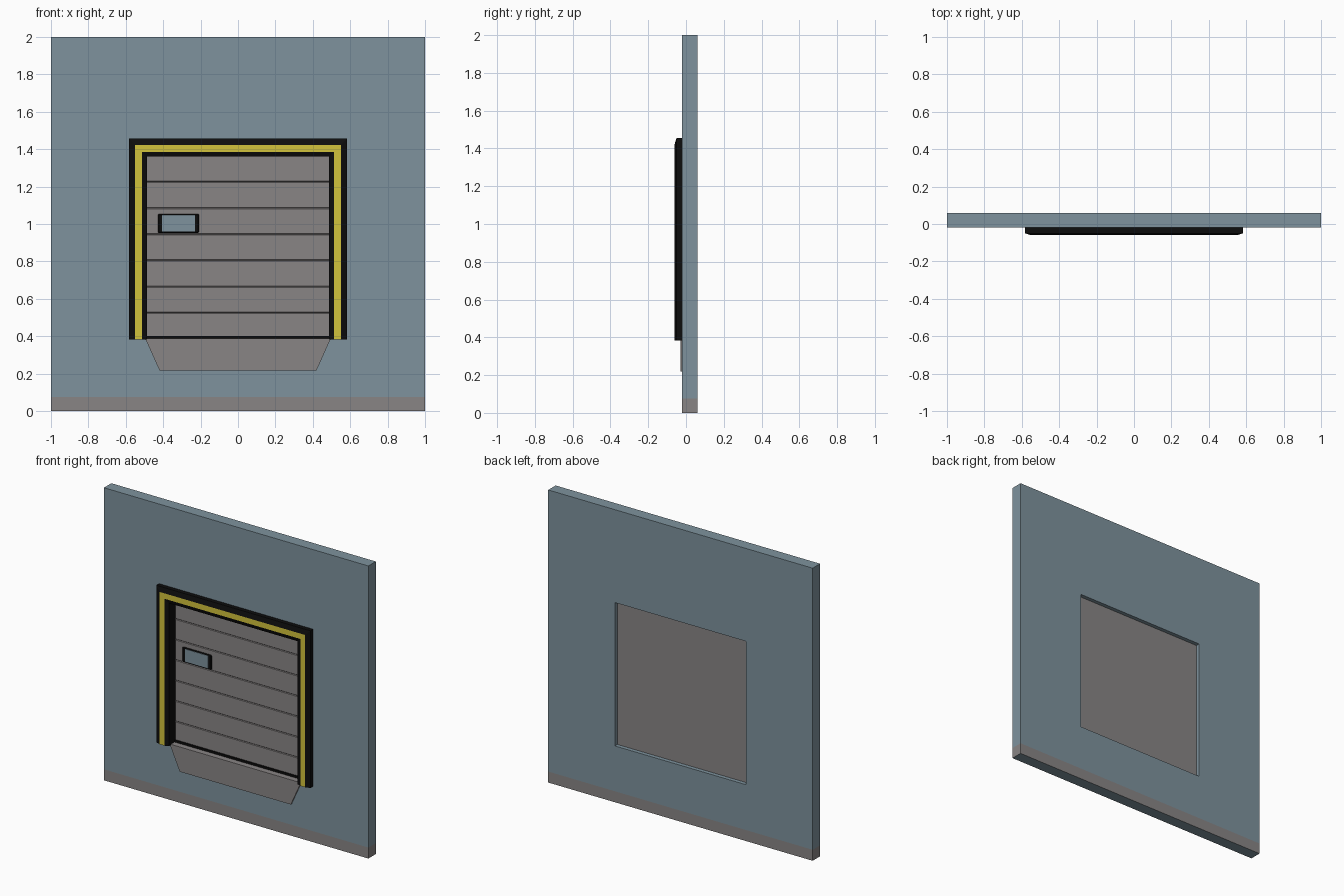
import bpy
import bmesh
from mathutils import Vector

cube = bpy.data.objects.get("Cube")
if cube:
    bpy.data.objects.remove(cube, do_unlink=True)


def material(name, color):
    m = bpy.data.materials.new(name)
    m.use_nodes = True
    m.diffuse_color = (*color, 1)
    m.node_tree.nodes["Principled BSDF"].inputs["Base Color"].default_value = (*color, 1)
    return m


BLUE = material("slate blue", (0.21, 0.29, 0.34))
GREY = material("warm grey", (0.25, 0.235, 0.235))
BLACK = material("rubber black", (0.004, 0.004, 0.004))
YELLOW = material("safety yellow", (0.65, 0.55, 0.045))


def finish(name, bm, *mats):
    bmesh.ops.recalc_face_normals(bm, faces=bm.faces)
    mesh = bpy.data.meshes.new(name)
    bm.to_mesh(mesh)
    bm.free()
    for m in mats:
        mesh.materials.append(m)
    obj = bpy.data.objects.new(name, mesh)
    bpy.context.collection.objects.link(obj)
    return obj


def prism(name, points, offset, mat):
    """Extrude a flat outline along an offset."""
    bm = bmesh.new()
    face = bm.faces.new([bm.verts.new(p) for p in points])
    out = bmesh.ops.extrude_face_region(bm, geom=[face], use_keep_orig=True)
    verts = [v for v in out["geom"] if isinstance(v, bmesh.types.BMVert)]
    bmesh.ops.translate(bm, verts=verts, vec=offset)
    return finish(name, bm, mat)


def box(name, x0, x1, y0, y1, z0, z1, mat):
    outline = [(x0, y0, z0), (x1, y0, z0), (x1, y0, z1), (x0, y0, z1)]
    return prism(name, outline, (0, y1 - y0, 0), mat)


FRONT, BACK = -0.02, 0.06
HALF, SILL, HEAD = 0.495, 0.385, 1.365
BASE = 0.075

# Wall with a square opening and a grey base band
bm = bmesh.new()
bm.faces.new([bm.verts.new((x, FRONT, z)) for x, z in ((-1, 0), (1, 0), (1, 2), (-1, 2))])
for co, no in (((-HALF, 0, 0), (1, 0, 0)), ((HALF, 0, 0), (1, 0, 0)),
               ((0, 0, BASE), (0, 0, 1)), ((0, 0, SILL), (0, 0, 1)), ((0, 0, HEAD), (0, 0, 1))):
    bmesh.ops.bisect_plane(bm, geom=bm.verts[:] + bm.edges[:] + bm.faces[:],
                           plane_co=co, plane_no=no)
hole = []
for f in bm.faces:
    c = f.calc_center_median()
    if abs(c.x) < HALF and SILL < c.z < HEAD:
        hole.append(f)
bmesh.ops.delete(bm, geom=hole, context="FACES")
out = bmesh.ops.extrude_face_region(bm, geom=bm.faces[:], use_keep_orig=True)
bmesh.ops.translate(bm, verts=[v for v in out["geom"] if isinstance(v, bmesh.types.BMVert)],
                    vec=(0, BACK - FRONT, 0))
bm.normal_update()
for f in bm.faces:
    if f.calc_center_median().z < BASE and abs(f.normal.z) < 0.5:
        f.material_index = 1
finish("wall", bm, BLUE, GREY)

# Sectional door: profile with fine grooves, extruded across the opening
DOOR, DOOR_BACK, PANELS = 0.02, 0.033, 7
step = (HEAD - SILL) / PANELS
profile = [(DOOR_BACK, SILL), (DOOR, SILL)]
for i in range(1, PANELS):
    z = SILL + i * step
    profile += [(DOOR, z - 0.004), (DOOR + 0.004, z), (DOOR, z + 0.004)]
profile += [(DOOR, HEAD), (DOOR_BACK, HEAD)]
prism("sectional_door", [(-HALF, y, z) for y, z in profile], (2 * HALF, 0, 0), GREY)
box("door_bottom_seal", -0.488, 0.488, 0.01, DOOR, SILL, 0.4, BLACK)

# Door window: bevelled black surround and flat pane
surround = box("window_surround", -0.428, -0.209, 0.008, DOOR, 0.952, 1.054, BLACK)
bevel = surround.modifiers.new("soft corners", "BEVEL")
bevel.width = 0.005
bevel.segments = 1
box("window_pane", -0.406, -0.23, 0.005, 0.01, 0.96, 1.047, BLUE)

# Dock seal: one cross-section swept up, over and down with mitred corners
FOOT, TOP = 0.382, 1.36
# (distance outward from the inner edge, depth)
section = [(0, DOOR), (0, -0.051), (0.026, -0.06), (0.063, -0.06),
           (0.096, -0.05), (0.096, FRONT), (0.005, FRONT), (0.005, DOOR)]
INNER = 0.487
bm = bmesh.new()
rings = []
for side, high in ((-1, False), (-1, True), (1, True), (1, False)):
    rings.append([bm.verts.new((side * (INNER + d), y, TOP + d if high else FOOT))
                  for d, y in section])
n = len(section)
for a, b in zip(rings, rings[1:]):
    for i in range(n):
        j = (i + 1) % n
        f = bm.faces.new((a[i], a[j], b[j], b[i]))
        f.material_index = int(i == 2)
for ring in (rings[0], rings[-1]):
    bm.faces.new(ring)
finish("dock_seal", bm, BLACK, YELLOW)

# Leveller: platform on the sill and hanging tapered lip
box("leveller_platform", -0.487, 0.487, -0.03, DOOR, SILL - 0.005, SILL + 0.002, GREY)
lip = [(-0.42, 0.218), (0.42, 0.218), (0.495, SILL), (-0.495, SILL)]
prism("leveller_lip", [(x, FRONT, z) for x, z in lip], Vector((0, -0.01, 0)), GREY)
